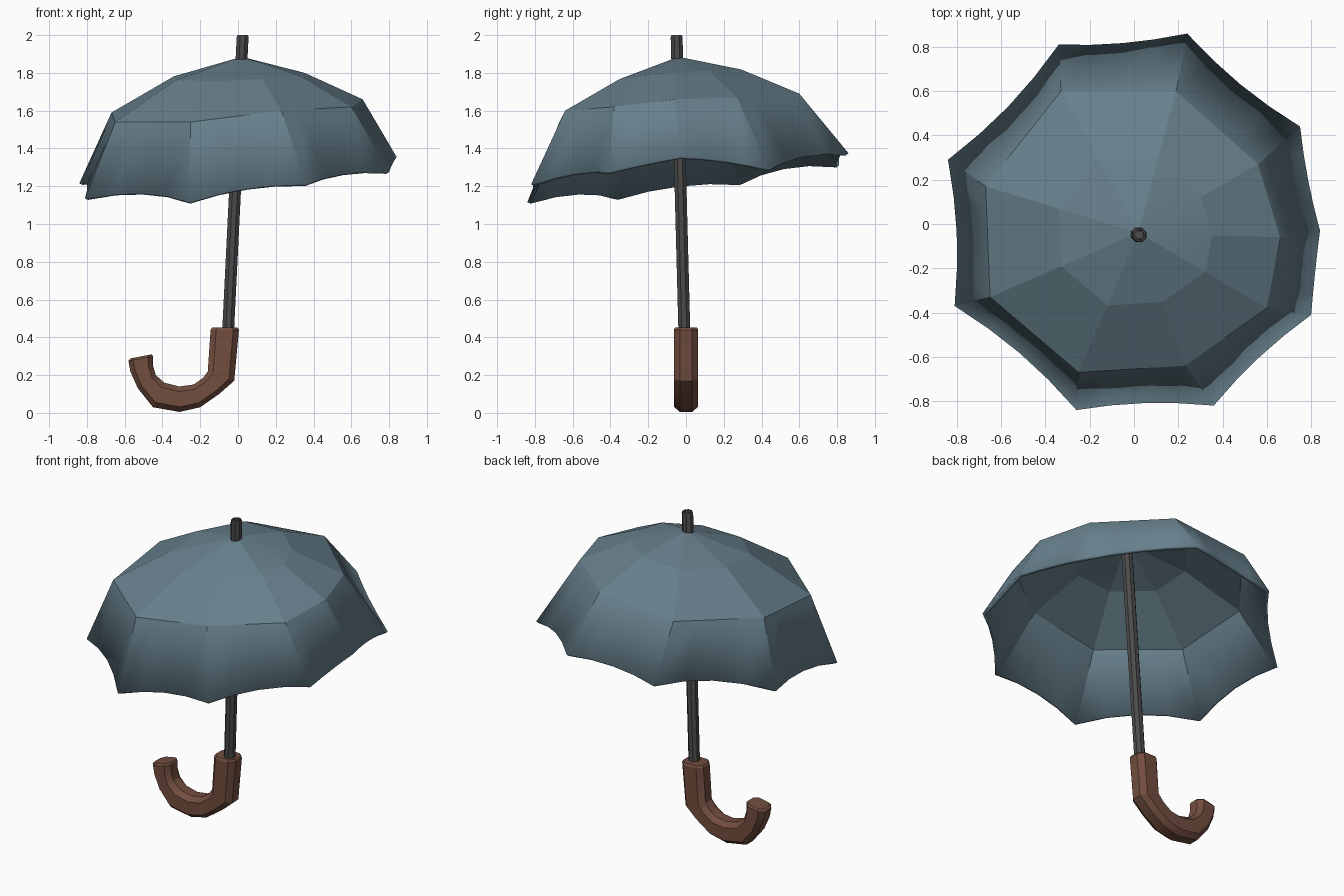
import bpy, bmesh, math
from mathutils import Vector

if "Cube" in bpy.data.objects:
    bpy.data.objects.remove(bpy.data.objects["Cube"])


def material(name, color):
    m = bpy.data.materials.new(name)
    m.use_nodes = True
    m.diffuse_color = (*color, 1)
    m.node_tree.nodes["Principled BSDF"].inputs["Base Color"].default_value = (*color, 1)
    return m


fabric = material("slate blue fabric", (0.135, 0.215, 0.26))
metal = material("dark grey metal", (0.07, 0.07, 0.07))
wood = material("brown wood", (0.17, 0.075, 0.05))


def build(name, verts, faces, mat, angle):
    mesh = bpy.data.meshes.new(name)
    mesh.from_pydata([tuple(v) for v in verts], [], faces)
    bm = bmesh.new()
    bm.from_mesh(mesh)
    bmesh.ops.recalc_face_normals(bm, faces=bm.faces)
    bm.to_mesh(mesh)
    bm.free()
    mesh.materials.append(mat)
    ob = bpy.data.objects.new(name, mesh)
    bpy.context.collection.objects.link(ob)
    bpy.ops.object.select_all(action='DESELECT')
    ob.select_set(True)
    bpy.context.view_layer.objects.active = ob
    bpy.ops.object.shade_smooth_by_angle(angle=math.radians(angle))
    return ob


def loft(name, rings, mat, angle):
    # Skin a list of equal rings and cap both ends
    n = len(rings[0])
    verts = [v for ring in rings for v in ring]
    faces = [(r * n + i, r * n + (i + 1) % n, (r + 1) * n + (i + 1) % n, (r + 1) * n + i)
             for r in range(len(rings) - 1) for i in range(n)]
    faces += [tuple(range(n)), tuple(range(len(verts) - n, len(verts)))]
    return build(name, verts, faces, mat, angle)


# Canopy: apex, shoulder ring, hip ring and scalloped rim
STEPS = 4
apex = Vector((0.02, -0.04, 1.885))
rim = [Vector(p) for p in (
    (-.34, .81, 1.31), (.24, .86, 1.375), (.75, .44, 1.29), (.84, -.03, 1.355), (.8, -.41, 1.275),
    (.36, -.82, 1.21), (-.26, -.84, 1.115), (-.81, -.37, 1.135), (-.84, .29, 1.215))]
hip = [Vector(p) for p in (
    (-.33, .6, 1.64), (.19, .6, 1.69), (.56, .27, 1.67), (.66, -.06, 1.66), (.6, -.38, 1.62),
    (.23, -.64, 1.6), (-.25, -.67, 1.54), (-.65, -.33, 1.54), (-.67, .17, 1.59))]
shoulder = []
for p in hip:
    q = apex.lerp(p, 0.52)
    q.z = 1.79 + 0.04 * q.x + 0.08 * q.y
    shoulder.append(q)


def scallop(points, depth):
    out = []
    for a, b in zip(points, points[1:] + points[:1]):
        sag = depth * max(0, (b - a).length - 0.36)
        for k in range(STEPS):
            t = k / STEPS
            p = a.lerp(b, t)
            arch = sag * math.sin(math.pi * t) ** 0.8
            inward = Vector((-p.x, -p.y, 0)).normalized()
            out.append(p + arch * (inward * 0.8 + Vector((0, 0, 1))))
    return out


n = len(rim)
m = n * STEPS
verts = [apex] + shoulder + scallop(hip, 0) + scallop(rim, 0.1)
h0, r0 = 1 + n, 1 + n + m
faces = []
for i in range(n):
    j = (i + 1) % n
    faces.append((0, 1 + i, 1 + j))
    edge = [h0 + (i * STEPS + k) % m for k in range(STEPS + 1)]
    faces.append(tuple([1 + j, 1 + i] + edge))
for k in range(m):
    faces.append((h0 + k, r0 + k, r0 + (k + 1) % m, h0 + (k + 1) % m))
canopy = build("canopy", verts, faces, fabric, 10)
solid = canopy.modifiers.new("cloth_thickness", 'SOLIDIFY')
solid.thickness = 0.02
solid.offset = -1


# Leaning shaft with a shallow hollow at its tip
def shaft_ring(z, radius):
    t = (z - 0.4) / 1.6
    cx, cy = -0.054 + 0.079 * t, -0.008 - 0.042 * t
    return [Vector((cx + radius * math.cos(a), cy + radius * math.sin(a), z))
            for a in (math.pi * (2 * i + 1) / 8 for i in range(8))]


loft("shaft", [shaft_ring(0.4, 0.034), shaft_ring(1.99, 0.034), shaft_ring(2.0, 0.03),
               shaft_ring(2.0, 0.022), shaft_ring(1.98, 0.02)], metal, 20)

# Hooked handle: outer and inner bend points, joined by chamfered sections
outer = [(0.005, .44), (-.02, .17), (-.1, .1), (-.2, .03), (-.31, .005),
         (-.45, .03), (-.53, .13), (-.57, .22), (-.58, .275)]
inner = [(-.145, .44), (-.16, .22), (-.185, .185), (-.235, .15), (-.31, .14),
         (-.39, .16), (-.435, .2), (-.45, .25), (-.45, .3)]


def section(o, i, scale=1.0, shift=(0, 0)):
    o, i = Vector((o[0], 0, o[1])), Vector((i[0], 0, i[1]))
    mid, half = (o + i) / 2 + Vector((shift[0], 0, shift[1])), (o - i) / 2 * scale
    d = 0.064 * scale
    shape = ((1, .5), (.6, 1), (-.6, 1), (-1, .5), (-1, -.5), (-.6, -1), (.6, -1), (1, -.5))
    return [mid + half * u + Vector((0, d * v, 0)) for u, v in shape]


rings = [section(outer[0], inner[0], 0.9, (0, 0.012))]
rings += [section(o, i) for o, i in zip(outer, inner)]
rings.append(section(outer[-1], inner[-1], 0.86, (0.003, 0.012)))
loft("hooked_handle", rings, wood, 28)
